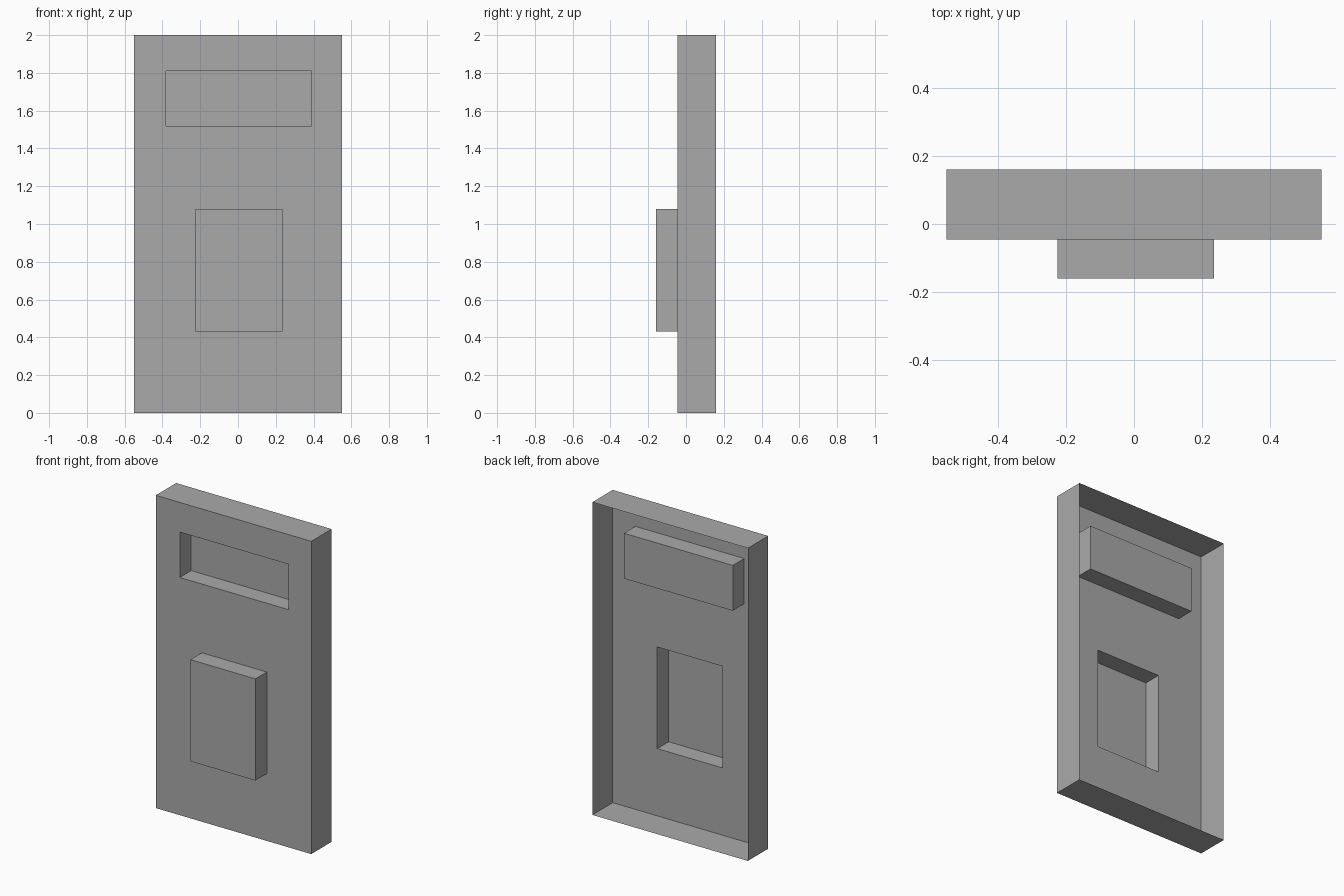
import bpy
import bmesh
from mathutils import Vector

cube = bpy.data.objects.get("Cube")
if cube:
    bpy.data.objects.remove(cube, do_unlink=True)

# Single grey finish
grey = bpy.data.materials.new("mid grey")
grey.use_nodes = True
colour = (0.4, 0.4, 0.4, 1)
grey.diffuse_color = colour
grey.node_tree.nodes["Principled BSDF"].inputs["Base Color"].default_value = colour

FRONT, BACK, DEPTH = -0.045, 0.16, 0.115
RAISED = (-0.225, 0.235, 0.43, 1.08)    # x0, x1, z0, z1
POCKET = (-0.38, 0.39, 1.52, 1.81)


def tray(name, rect, cap_y, rim_y, openings=()):
    """Thin open tray: a cap at cap_y, walls to rim_y, openings cut in the cap."""
    x0, x1, z0, z1 = rect
    corners = [(x0, z0), (x1, z0), (x1, z1), (x0, z1)]
    bm = bmesh.new()
    cap = [bm.verts.new((x, cap_y, z)) for x, z in corners]
    rim = [bm.verts.new((x, rim_y, z)) for x, z in corners]
    bm.faces.new(cap)
    for i in range(4):
        j = (i + 1) % 4
        bm.faces.new((cap[i], rim[i], rim[j], cap[j]))

    # Split the cap along the edges of each opening
    for a, b, c, d in openings:
        for co, normal in (((a, 0, 0), (1, 0, 0)), ((b, 0, 0), (1, 0, 0)),
                           ((0, 0, c), (0, 0, 1)), ((0, 0, d), (0, 0, 1))):
            bmesh.ops.bisect_plane(bm, geom=bm.verts[:] + bm.edges[:] + bm.faces[:],
                                   plane_co=Vector(co), plane_no=Vector(normal))

    def in_cap(face):
        return abs(face.normal.y) > 0.9

    def in_opening(face):
        p = face.calc_center_median()
        return any(a < p.x < b and c < p.z < d for a, b, c, d in openings)

    bm.normal_update()
    holes = [f for f in bm.faces if in_cap(f) and in_opening(f)]
    bmesh.ops.delete(bm, geom=holes, context="FACES")

    # The cap always faces the front
    bmesh.ops.recalc_face_normals(bm, faces=bm.faces[:])
    if next(f for f in bm.faces if in_cap(f)).normal.y > 0:
        bmesh.ops.reverse_faces(bm, faces=bm.faces[:])

    mesh = bpy.data.meshes.new(name)
    bm.to_mesh(mesh)
    bm.free()
    mesh.materials.append(grey)
    bpy.context.collection.objects.link(bpy.data.objects.new(name, mesh))


# Main panel with side walls, open at the back
tray("panel_shell", (-0.55, 0.55, 0, 2), FRONT, BACK, (RAISED, POCKET))
# Hollow block standing out of the lower front
tray("raised_block", RAISED, FRONT - DEPTH, FRONT)
# Pocket sunk into the upper front
tray("recessed_pocket", POCKET, FRONT + DEPTH, FRONT)
